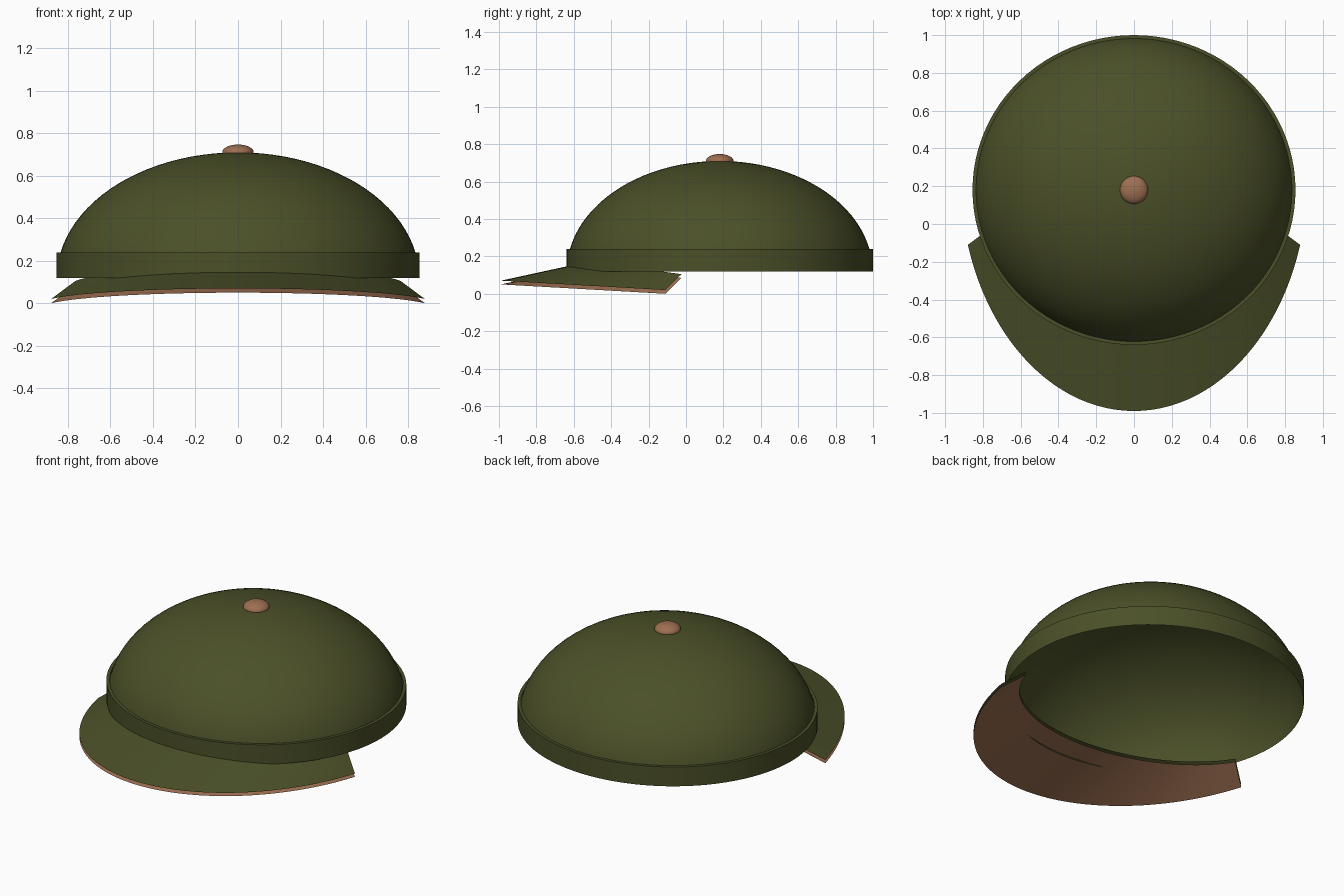
import bpy
import bmesh
from math import sin, cos, pi, radians

cube = bpy.data.objects.get("Cube")
if cube:
    bpy.data.objects.remove(cube)

CENTRE_Y = 0.18
RX, RY = 0.855, 0.82
BAND_LOW, BAND_HIGH, CROWN_TOP = 0.12, 0.24, 0.71


def material(name, rgb):
    mat = bpy.data.materials.new(name)
    mat.use_nodes = True
    mat.diffuse_color = (*rgb, 1)
    mat.node_tree.nodes["Principled BSDF"].inputs["Base Color"].default_value = (*rgb, 1)
    return mat


green = material("olive green cloth", (0.07, 0.08, 0.021))
brown = material("tan leather", (0.34, 0.16, 0.083))


def grid_object(name, mat, rows, closed):
    """Skin neighbouring rows of points into one smooth sheet."""
    bm = bmesh.new()
    rings = [[bm.verts.new(p) for p in row] for row in rows]
    for a, b in zip(rings, rings[1:]):
        count = len(a) if closed else len(a) - 1
        for i in range(count):
            j = (i + 1) % len(a)
            bm.faces.new((a[i], a[j], b[j], b[i]))
    bmesh.ops.remove_doubles(bm, verts=bm.verts, dist=1e-5)
    mesh = bpy.data.meshes.new(name)
    bm.to_mesh(mesh)
    bm.free()
    mesh.materials.append(mat)
    obj = bpy.data.objects.new(name, mesh)
    bpy.context.collection.objects.link(obj)
    bpy.ops.object.select_all(action='DESELECT')
    obj.select_set(True)
    bpy.context.view_layer.objects.active = obj
    bpy.ops.object.shade_smooth_by_angle(angle=radians(40))
    return obj


def ring(scale, z, segments=96):
    steps = [2 * pi * i / segments for i in range(segments)]
    return [(RX * scale * cos(a), CENTRE_Y + RY * scale * sin(a), z) for a in steps]


# Crown: half ellipsoid, open underneath
levels = [pi / 2 * i / 24 for i in range(25)]
height = CROWN_TOP - BAND_LOW
grid_object("crown", green,
            [ring(0.997 * cos(a), BAND_LOW + height * sin(a)) for a in levels], True)

# Band: upright strip around the crown, with a narrow lip on top
grid_object("band", green,
            [ring(1, BAND_LOW), ring(1, BAND_HIGH), ring(0.978, BAND_HIGH)], True)


# Brim: two sloping sheets, curving down towards the sides
def brim_row(t, drop):
    angles = [radians(73) * (i / 24 - 1) for i in range(49)]
    row = []
    for a in angles:
        fall = (1 - cos(a)) / (1 - cos(radians(73)))
        inner = (0.8 * sin(a), CENTRE_Y - 0.7 * cos(a), 0.172 - 0.067 * fall)
        outer = (0.92 * sin(a), 0.253 - 1.243 * cos(a), 0.07 - 0.05 * fall)
        x, y, z = [p + (q - p) * t for p, q in zip(inner, outer)]
        row.append((x, y, z - drop))
    return row


outward = [i / 6 for i in range(7)]
grid_object("brim_top", green, [brim_row(t, 0) for t in reversed(outward)], False)
grid_object("brim_lining", brown, [brim_row(t, 0.02) for t in outward], False)

# Button on the crown
bpy.ops.mesh.primitive_uv_sphere_add(segments=32, ring_count=16, radius=1,
                                     location=(0, CENTRE_Y, CROWN_TOP))
button = bpy.context.object
button.name = "button"
button.scale = (0.074, 0.074, 0.037)
button.data.materials.append(brown)
bpy.ops.object.shade_smooth()
